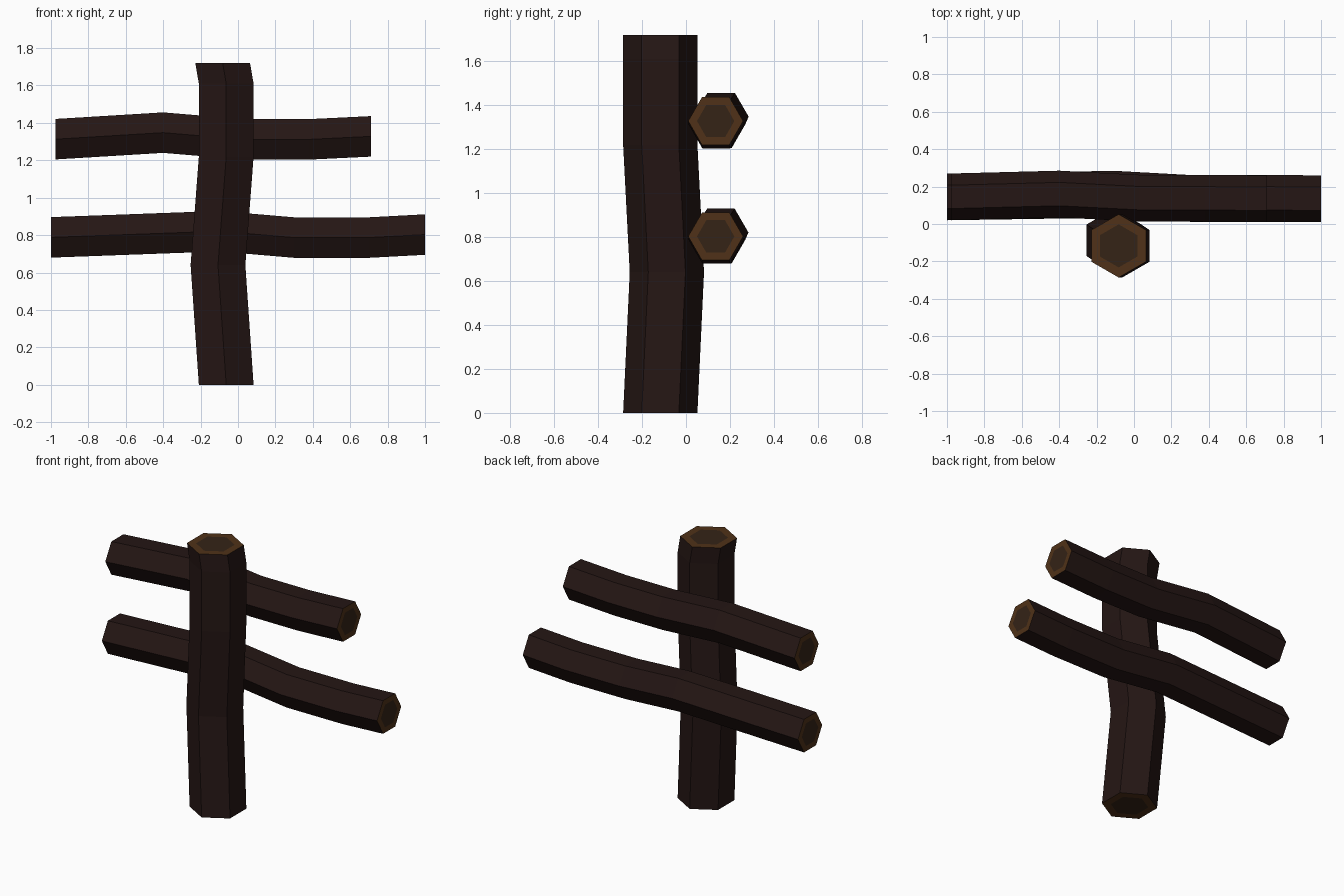
import bpy, bmesh
from math import cos, sin, radians
from mathutils import Vector

if "Cube" in bpy.data.objects:
    bpy.data.objects.remove(bpy.data.objects["Cube"])


def material(name, rgb):
    m = bpy.data.materials.new(name)
    m.diffuse_color = (*rgb, 1)
    m.use_nodes = True
    m.node_tree.nodes["Principled BSDF"].inputs["Base Color"].default_value = m.diffuse_color
    return m


MATS = [material("bark", (0.018, 0.008, 0.007)),
        material("cut_wood", (0.08, 0.031, 0.009)),
        material("heartwood", (0.035, 0.017, 0.008))]


def log(name, path, radius, across):
    """Six-sided log swept along path; 'across' is the second ring axis (first is y)."""
    bm = bmesh.new()
    u, v = Vector((0, 1, 0)), Vector(across)

    def ring(c, r):
        return [bm.verts.new(Vector(c) + u * r * cos(radians(60 * i)) + v * r * sin(radians(60 * i)))
                for i in range(6)]

    def bridge(a, b, mat):
        for i in range(6):
            j = (i + 1) % 6
            bm.faces.new((a[i], a[j], b[j], b[i])).material_index = mat

    rings = [ring(c, radius) for c in path]
    for a, b in zip(rings, rings[1:]):
        bridge(a, b, 0)
    # sawn ends: pale rim around a darker core
    for outer, c in ((rings[0], path[0]), (rings[-1], path[-1])):
        core = ring(c, radius * 0.68)
        bridge(outer, core, 1)
        bm.faces.new(core).material_index = 2
    bmesh.ops.recalc_face_normals(bm, faces=bm.faces[:])
    me = bpy.data.meshes.new(name)
    bm.to_mesh(me)
    bm.free()
    for m in MATS:
        me.materials.append(m)
    ob = bpy.data.objects.new(name, me)
    bpy.context.collection.objects.link(ob)
    return ob


# upright post
log("post", [(-0.063, -0.117, 0), (-0.107, -0.087, 0.64), (-0.063, -0.117, 1.22),
             (-0.063, -0.117, 1.61), (-0.082, -0.117, 1.72)], 0.169, (1, 0, 0))

# two horizontal rails behind the post
log("lower_rail", [(-1, 0.145, 0.788), (-0.1, 0.159, 0.821), (0.3, 0.137, 0.787),
                   (0.7, 0.137, 0.787), (1, 0.135, 0.803)], 0.125, (0, 0, 1))
log("upper_rail", [(-0.975, 0.145, 1.313), (-0.4, 0.16, 1.348), (0.03, 0.138, 1.312),
                   (0.38, 0.137, 1.312), (0.71, 0.135, 1.328)], 0.125, (0, 0, 1))
